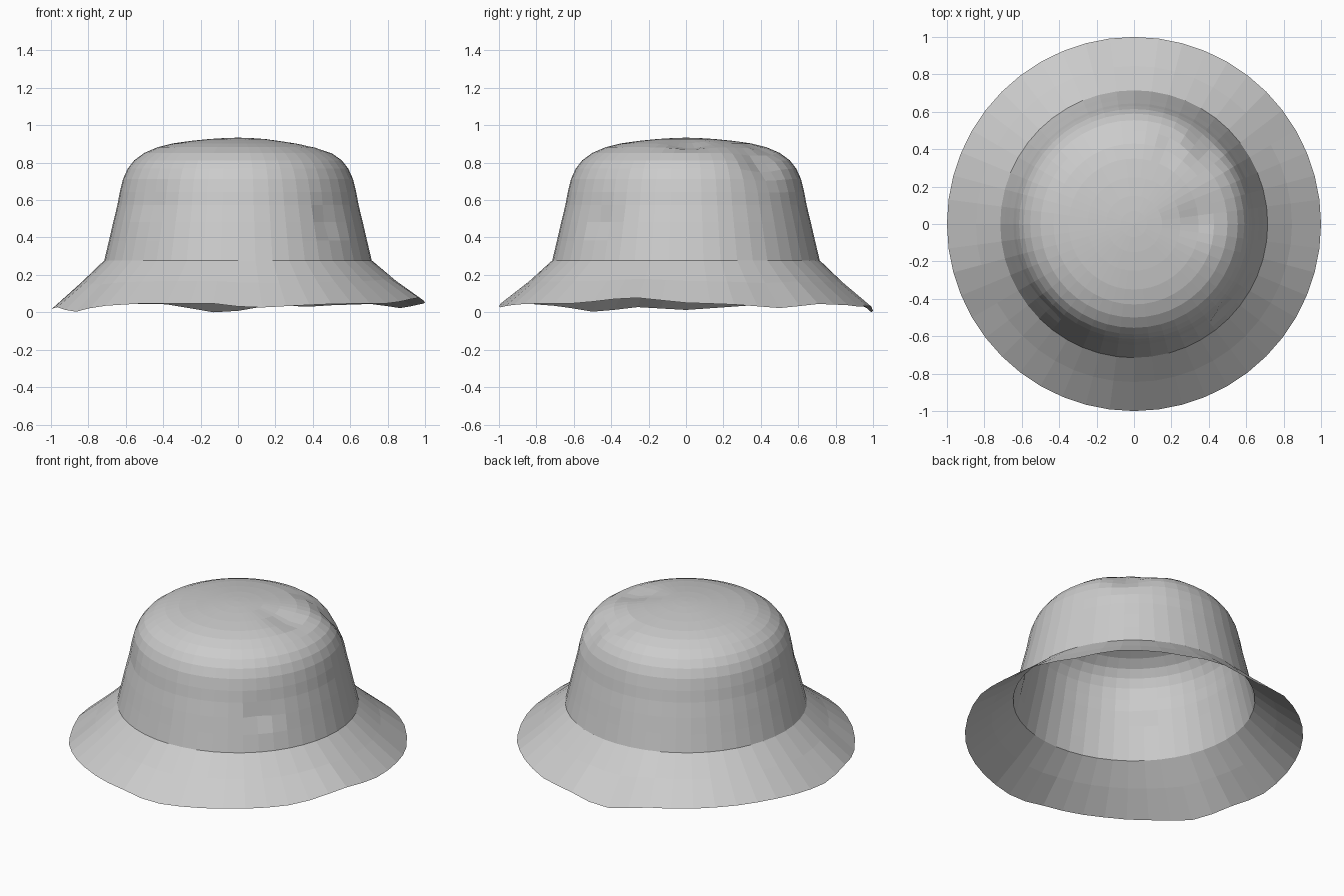
import bpy, bmesh, math
from mathutils import Vector

if "Cube" in bpy.data.objects:
    bpy.data.objects.remove(bpy.data.objects["Cube"])

SEG = 48

# Crown profile (radius, height) from the brim seam to the top
CROWN = [(0.715, 0.285), (0.69, 0.39), (0.667, 0.49), (0.645, 0.58), (0.632, 0.65),
         (0.615, 0.72), (0.59, 0.775), (0.555, 0.82), (0.50, 0.86), (0.43, 0.89),
         (0.35, 0.91), (0.25, 0.924), (0.15, 0.934), (0.07, 0.939)]

# Wavy rim (degrees, height)
RIM = [(-180, 0.02), (-165, 0.035), (-151, 0.008), (-138, 0.04), (-120, 0.055),
       (-98, 0.055), (-86, 0.03), (-70, 0.045), (-58, 0.053), (-35, 0.055),
       (-17, 0.088), (0, 0.058), (14, 0.05), (30, 0.03), (45, 0.052), (60, 0.045),
       (68, 0.037), (80, 0.045), (95, 0.0), (112, 0.05), (135, 0.055),
       (155, 0.05), (180, 0.02)]

# Dents (centre, size, push)
DENTS = [((0.34, 0.02, 0.91), 0.10, (-0.005, 0, -0.028)),
         ((0.40, 0.42, 0.83), 0.12, (-0.02, -0.025, -0.025)),
         ((0.20, 0.42, 0.89), 0.07, (0, 0, -0.02)),
         ((0.48, -0.45, 0.50), 0.07, (-0.015, 0.015, 0)),
         ((-0.46, -0.45, 0.60), 0.09, (0.008, 0.008, 0))]


def rim_height(deg):
    for (a, za), (b, zb) in zip(RIM, RIM[1:]):
        if a <= deg <= b:
            return za + (zb - za) * (deg - a) / (b - a)
    return RIM[0][1]


def dented(p):
    p = Vector(p)
    move = Vector((0, 0, 0))
    for centre, size, push in DENTS:
        d = (p - Vector(centre)).length / size
        move += Vector(push) * math.exp(-d * d)
    return p + move


def build(name, ring_points, apex=None):
    """Join rings of points into a surface, optionally closed by an apex."""
    bm = bmesh.new()
    rings = [[bm.verts.new(p) for p in ring] for ring in ring_points]
    for lo, hi in zip(rings, rings[1:]):
        for i in range(SEG):
            j = (i + 1) % SEG
            bm.faces.new((lo[i], lo[j], hi[j], hi[i]))
    if apex:
        top = bm.verts.new(apex)
        for i in range(SEG):
            bm.faces.new((rings[-1][i], rings[-1][(i + 1) % SEG], top))
    mesh = bpy.data.meshes.new(name)
    bm.to_mesh(mesh)
    bm.free()
    obj = bpy.data.objects.new(name, mesh)
    bpy.context.collection.objects.link(obj)


angles = [-math.pi + 2 * math.pi * i / SEG for i in range(SEG)]

# Crown
build("hat_crown",
      [[dented((r * math.cos(a), r * math.sin(a), z)) for a in angles] for r, z in CROWN],
      apex=(0, 0, 0.941))

# Brim, sloping from the seam to the wavy rim
brim = []
for r, z, wave in [(1.0, 0.05, 1.0), (0.845, 0.172, 0.4), (0.715, 0.285, 0.0)]:
    brim.append([(r * math.cos(a), r * math.sin(a),
                  z + wave * (rim_height(math.degrees(a)) - 0.05)) for a in angles])
build("hat_brim", brim)
low = min(p[2] for p in brim[0])
for obj in bpy.context.collection.objects:
    obj.location.z = -low
